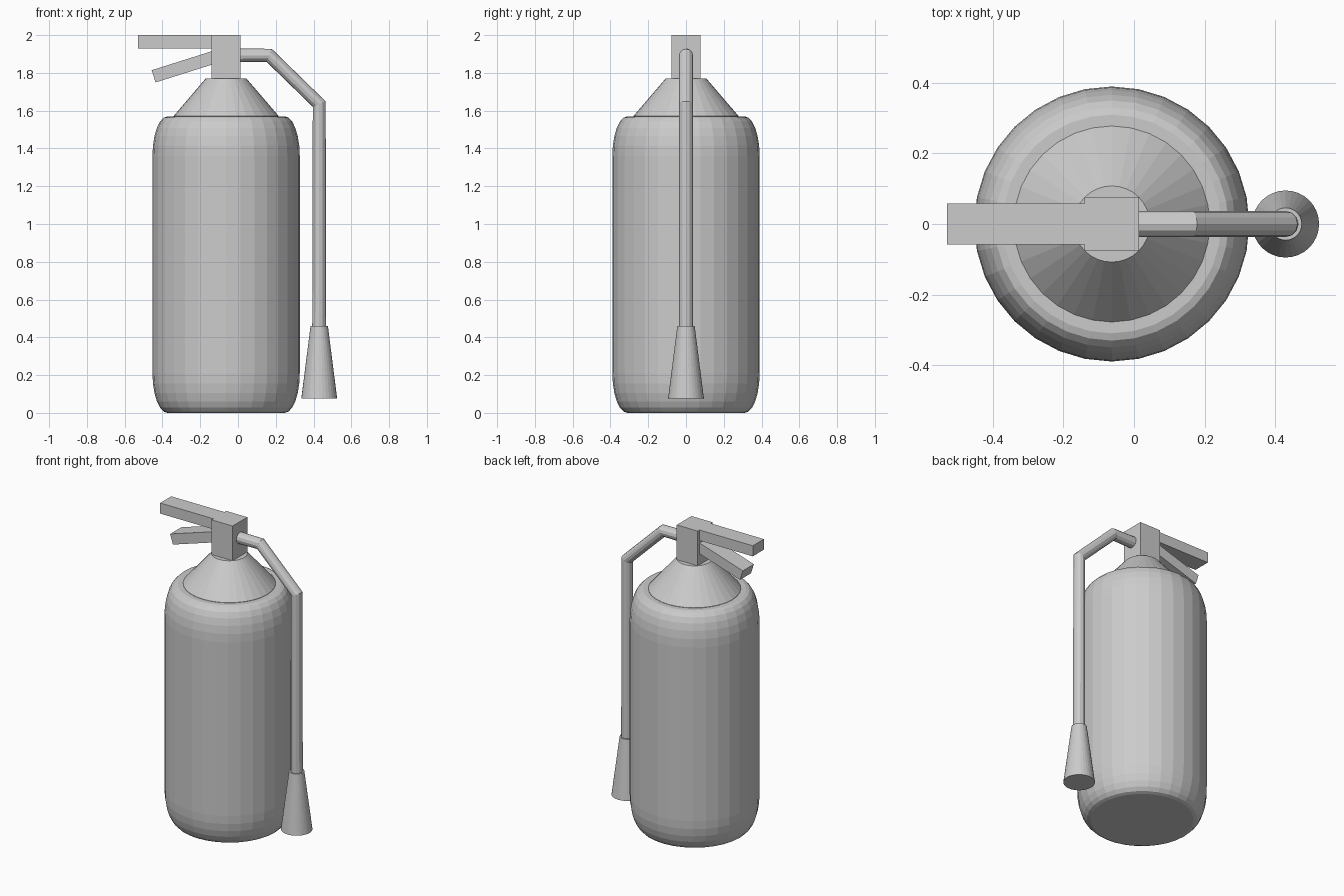
import bpy, bmesh
from math import cos, sin, pi, radians
from mathutils import Matrix

cube = bpy.data.objects.get("Cube")
if cube:
    bpy.data.objects.remove(cube)

grey = bpy.data.materials.new("plain_grey")
grey.use_nodes = True
grey.diffuse_color = (0.6, 0.6, 0.6, 1)
grey.node_tree.nodes["Principled BSDF"].inputs["Base Color"].default_value = grey.diffuse_color

AXIS = -0.063    # x of the tank's centre line
HOSE_X = 0.43    # x of the hanging hose


def finish(name, bm):
    bmesh.ops.recalc_face_normals(bm, faces=bm.faces)
    mesh = bpy.data.meshes.new(name)
    bm.to_mesh(mesh)
    bm.free()
    mesh.materials.append(grey)
    obj = bpy.data.objects.new(name, mesh)
    bpy.context.collection.objects.link(obj)
    return obj


def lathe(name, profile, x, sides=32):
    """Turn (radius, z) points about a vertical axis and cap both ends."""
    bm = bmesh.new()
    rings = [[bm.verts.new((x + r * cos(2 * pi * i / sides), r * sin(2 * pi * i / sides), z))
              for i in range(sides)] for r, z in profile]
    for a, b in zip(rings, rings[1:]):
        for i in range(sides):
            j = (i + 1) % sides
            bm.faces.new((a[i], a[j], b[j], b[i]))
    bm.faces.new(rings[0])
    bm.faces.new(rings[-1])
    return finish(name, bm)


def box(name, centre, size, tilt=0):
    bm = bmesh.new()
    matrix = (Matrix.Translation(centre) @ Matrix.Rotation(radians(tilt), 4, 'Y')
              @ Matrix.Diagonal((*size, 1)))
    bmesh.ops.create_cube(bm, size=1, matrix=matrix)
    return finish(name, bm)


# Tank with elliptical rounding at the base and shoulder
steps = 6
arc = [(0.31 + 0.08 * cos(i * pi / 2 / steps), 0.21 * sin(i * pi / 2 / steps))
       for i in range(steps + 1)]
lathe("tank", [(r, 0.21 - h) for r, h in reversed(arc)] + [(r, 1.36 + h) for r, h in arc], AXIS)

# Conical neck and valve block
lathe("neck", [(0.278, 1.56), (0.278, 1.572), (0.108, 1.77)], AXIS)
box("valve_block", (AXIS, 0, 1.885), (0.154, 0.154, 0.23))

# Fixed carrying handle and tilted squeeze lever
box("carry_handle", (-0.325, 0, 1.965), (0.41, 0.116, 0.07))
box("squeeze_lever", (-0.275, 0, 1.836), (0.36, 0.116, 0.068), tilt=-17.5)

# Bent hose
curve = bpy.data.curves.new("hose", 'CURVE')
curve.dimensions = '3D'
curve.bevel_depth = 0.037
curve.bevel_resolution = 4
curve.use_fill_caps = True
path = [(-0.02, 1.893), (0.165, 1.893), (HOSE_X, 1.635), (HOSE_X, 0.44)]
spline = curve.splines.new('POLY')
spline.points.add(len(path) - 1)
for point, (x, z) in zip(spline.points, path):
    point.co = (x, 0, z, 1)
spline.use_smooth = False
curve.materials.append(grey)
hose = bpy.data.objects.new("hose", curve)
bpy.context.collection.objects.link(hose)

# Flared discharge horn
lathe("horn", [(0.095, 0.075), (0.046, 0.46)], HOSE_X)
